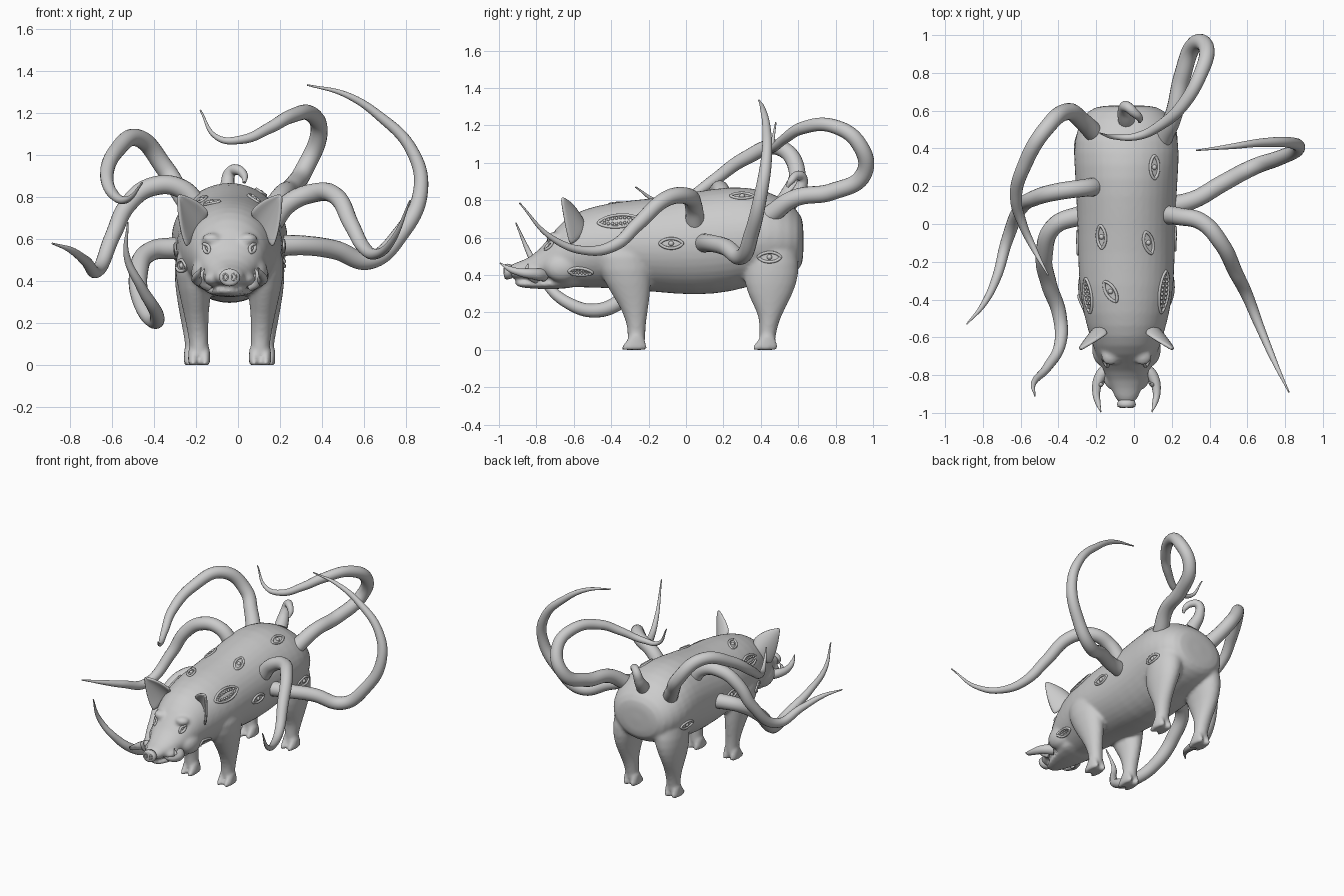
import bpy, bmesh, math
from mathutils import Vector, Matrix
from mathutils.bvhtree import BVHTree

if "Cube" in bpy.data.objects:
    bpy.data.objects.remove(bpy.data.objects["Cube"], do_unlink=True)

CX = -0.04  # centre line of the animal
SIDES = (("left", 1), ("right", -1))
hide = bpy.data.materials.new("grey_hide")
hide.use_nodes = True
hide.diffuse_color = (0.6, 0.6, 0.6, 1)
hide.node_tree.nodes["Principled BSDF"].inputs["Base Color"].default_value = (0.6, 0.6, 0.6, 1)


def add_object(name, mesh):
    mesh.materials.clear()
    mesh.materials.append(hide)
    for poly in mesh.polygons:
        poly.use_smooth = True
    obj = bpy.data.objects.new(name, mesh)
    bpy.context.scene.collection.objects.link(obj)
    return obj


def from_bmesh(name, bm):
    bmesh.ops.recalc_face_normals(bm, faces=bm.faces)
    mesh = bpy.data.meshes.new(name)
    bm.to_mesh(mesh)
    bm.free()
    return add_object(name, mesh)


def loft(bm, rings, count=16):
    """Skin a list of (centre, half axis u, half axis v) ellipses."""
    rows = []
    for c, u, v in rings:
        angles = [2 * math.pi * i / count for i in range(count)]
        rows.append([bm.verts.new(Vector(c) + Vector(u) * math.cos(a) + Vector(v) * math.sin(a))
                     for a in angles])
    for a, b in zip(rows, rows[1:]):
        for i in range(count):
            j = (i + 1) % count
            bm.faces.new((a[i], a[j], b[j], b[i]))
    bm.faces.new(rows[0])
    bm.faces.new(rows[-1])


def blob(bm, centre, size):
    mat = Matrix.Translation(centre) @ Matrix.Diagonal((*size, 1))
    bmesh.ops.create_uvsphere(bm, u_segments=16, v_segments=10, radius=1, matrix=mat)


def tube(name, points, radii, cyclic=False, sides=5):
    """Round tube through the points, turned into a mesh."""
    curve = bpy.data.curves.new(name, "CURVE")
    curve.dimensions = "3D"
    curve.bevel_depth = 1
    curve.bevel_resolution = sides
    curve.resolution_u = 10
    curve.use_fill_caps = True
    spline = curve.splines.new("BEZIER")
    spline.bezier_points.add(len(points) - 1)
    spline.use_cyclic_u = cyclic
    spline.radius_interpolation = "CARDINAL"
    for bp, p, r in zip(spline.bezier_points, points, radii):
        bp.co = p
        bp.radius = r
        bp.handle_left_type = bp.handle_right_type = "AUTO"
    temp = bpy.data.objects.new(name, curve)
    bpy.context.scene.collection.objects.link(temp)
    mesh = bpy.data.meshes.new_from_object(temp.evaluated_get(bpy.context.evaluated_depsgraph_get()))
    bpy.data.objects.remove(temp, do_unlink=True)
    return add_object(name, mesh)


# Body and head: (y, top, bottom, half width)
bm = bmesh.new()
trunk = [(.63, .68, .48, .12), (.61, .74, .42, .21), (.5, .83, .37, .27), (.38, .865, .35, .285),
         (.25, .88, .305, .275), (.05, .85, .285, .265), (-.15, .815, .305, .26),
         (-.33, .8, .32, .255), (-.48, .775, .33, .23), (-.6, .735, .33, .195),
         (-.69, .665, .34, .165), (-.78, .53, .36, .12), (-.87, .475, .375, .08), (-.96, .455, .38, .05)]
loft(bm, [((CX, y, (t + b) / 2), (w, 0, 0), (0, 0, (t - b) / 2)) for y, t, b, w in trunk], 20)

# Lower jaw
jaw = [(-.55, .37, .15), (-.7, .35, .11), (-.82, .35, .075), (-.92, .355, .04)]
loft(bm, [((CX, y, z), (w, 0, 0), (0, 0, .035 - (.55 + y) * -.04)) for y, z, w in jaw])

# Legs: (z, y, sideways offset, half depth, half width)
front_leg = [(.02, -.265, .145, .05, .045), (.08, -.265, .145, .048, .045), (.15, -.265, .15, .052, .05),
             (.25, -.28, .16, .085, .06), (.35, -.31, .165, .125, .08),
             (.5, -.34, .17, .16, .105), (.63, -.35, .13, .12, .08)]
rear_leg = [(.02, .435, .165, .045, .045), (.08, .435, .165, .044, .045), (.15, .445, .17, .054, .052),
            (.2, .45, .175, .07, .056), (.3, .45, .18, .125, .07), (.4, .455, .17, .155, .095),
            (.52, .46, .155, .145, .11), (.66, .45, .12, .1, .1)]
for _, s in SIDES:
    for leg in (front_leg, rear_leg):
        loft(bm, [((CX + s * x, y, z), (w, 0, 0), (0, d, 0)) for z, y, x, d, w in leg])
        _, y, x, _, _ = leg[0]
        for side in (-1, 1):  # cloven hooves
            toe = [(0, -.015, .078), (0, -.015, .078), (.02, -.01, .07), (.06, 0, .045), (.09, 0, .03)]
            loft(bm, [((CX + s * x + side * .028, y + dy, z), (.026, 0, 0), (0, d, 0))
                      for z, dy, d in toe], 12)
    # Brow, cheek and lip swellings
    blob(bm, (CX + s * .085, -.7, .6), (.05, .05, .03))
    blob(bm, (CX + s * .12, -.66, .44), (.065, .1, .08))
    blob(bm, (CX + s * .075, -.81, .41), (.05, .07, .035))

body = from_bmesh("body", bm)
mod = body.modifiers.new("round", "SUBSURF")
mod.levels = mod.render_levels = 1
mod = body.modifiers.new("fuse", "REMESH")
mod.mode = "VOXEL"
mod.voxel_size = .011
mod.use_smooth_shade = True
mod = body.modifiers.new("soften", "SMOOTH")
mod.factor = .5
mod.iterations = 6

# Snout disc with nostrils
bm = bmesh.new()
disc = [(-.93, .042), (-.955, .05), (-.968, .046), (-.972, .034)]
loft(bm, [((CX, y, .418), (r, 0, 0), (0, 0, r * .85)) for y, r in disc])
from_bmesh("snout_disc", bm)
for label, s in SIDES:
    ring = [(CX + s * .02 + .011 * math.cos(a), -.971, .42 + .015 * math.sin(a))
            for a in (0, math.pi / 2, math.pi, math.pi * 1.5)]
    tube(label + "_nostril", ring, [.004] * 4, True, 2)

# Ears: cupped leaves
for label, s in SIDES:
    bm = bmesh.new()
    root, half, tip = Vector((.15, -.6, .64)), Vector((.055, -.02, -.085)), Vector((.245, -.665, .81))
    grid = []
    for i in range(7):
        u = i / 6
        row = []
        for j in range(7):
            v = j / 3 - 1
            p = root.lerp(tip, u) + half * v * (1 - .95 * u ** 1.7)
            p.y += .06 * (1 - v * v) * (1 - u)
            row.append(bm.verts.new((CX + s * p.x, p.y, p.z)))
        grid.append(row)
    for a, b in zip(grid, grid[1:]):
        for j in range(6):
            bm.faces.new((a[j], a[j + 1], b[j + 1], b[j]))
    ear = from_bmesh(label + "_ear", bm)
    mod = ear.modifiers.new("thickness", "SOLIDIFY")
    mod.thickness = .018
    mod.offset = 0
    ear.modifiers.new("round", "SUBSURF").levels = 1

# Tusks with swollen roots
for label, s in SIDES:
    path = [(.09, -.76, .40), (.14, -.81, .405), (.16, -.89, .415), (.15, -.95, .435), (.135, -.995, .465)]
    tube(label + "_tusk", [(CX + s * x, y, z) for x, y, z in path], [.035, .03, .021, .014, .003])
    path = [(.1, -.8, .37), (.13, -.83, .39), (.135, -.85, .425), (.12, -.845, .46)]
    tube(label + "_lower_tusk", [(CX + s * x, y, z) for x, y, z in path], [.018, .017, .013, .003])

# Curled tail
tail = [(-.04, .55, .78), (-.05, .61, .86), (-.035, .62, .92), (0, .59, .93), (.03, .56, .9), (.03, .54, .87)]
tube("tail", tail, [.045, .034, .028, .024, .018, .008])


# Tentacles
def tentacle(name, *points):
    n = len(points) - 1
    radii = [.043 * (1 - (i / n) ** 2.2) + .004 for i in range(n + 1)]
    radii[0] = .052
    tube(name, points, radii, sides=6)


tentacle("right_rear_tentacle", (-.2, .47, .72), (-.28, .55, .83), (-.35, .595, .94), (-.47, .5, 1.08),
         (-.58, .31, 1.02), (-.625, .14, .9), (-.59, 0, .81), (-.525, -.14, .79), (-.455, -.27, .87))
tentacle("right_middle_tentacle", (-.17, .2, .72), (-.27, .19, .84), (-.41, .17, .85), (-.52, .14, .77),
         (-.595, .09, .62), (-.67, -.08, .45), (-.73, -.29, .5), (-.8, -.43, .55), (-.885, -.53, .58))
tentacle("right_front_tentacle", (-.27, .05, .56), (-.42, -.01, .54), (-.475, -.16, .43), (-.45, -.32, .28),
         (-.395, -.48, .21), (-.39, -.63, .25), (-.46, -.76, .37), (-.53, -.84, .52), (-.525, -.91, .68))
tentacle("left_front_tentacle", (.15, .05, .66), (.24, .04, .77), (.36, .01, .82), (.46, -.1, .81),
         (.54, -.26, .67), (.6, -.38, .56), (.66, -.53, .53), (.74, -.72, .6), (.82, -.89, .785))
tentacle("left_middle_tentacle", (.17, .09, .57), (.32, .13, .57), (.46, .21, .55), (.63, .3, .5),
         (.77, .35, .62), (.87, .4, .83), (.83, .43, 1.02), (.67, .43, 1.19), (.51, .41, 1.29), (.33, .39, 1.335))
tentacle("left_rear_tentacle", (.15, .45, .72), (.21, .58, .81), (.255, .78, .845), (.32, .95, .94),
         (.385, .925, 1.1), (.35, .79, 1.195), (.25, .62, 1.185), (.15, .53, 1.13), (.02, .465, 1.075),
         (-.1, .46, 1.085), (-.18, .48, 1.215))

# Carved eyes and toothed mouths follow the skin
bpy.context.view_layer.update()
skin = BVHTree.FromObject(body, bpy.context.evaluated_depsgraph_get())


def carve(name, near, length, height, tilt=0, teeth=0):
    centre, normal, _, _ = skin.find_nearest(Vector(near))
    along = (Vector((0, 1, 0)) - normal * normal.y).normalized()
    along = Matrix.Rotation(math.radians(tilt), 3, normal) @ along
    across = normal.cross(along)

    def on_skin(u, v, lift):
        p, n, _, _ = skin.find_nearest(centre + along * u * length + across * v * height)
        return p + n * lift

    lids = [on_skin(math.cos(a), math.sin(a) * abs(math.sin(a)) ** .4, .002)
            for a in (math.pi * i / 8 for i in range(16))]
    tube(name + "_rim", lids, [.008] * 16, True, 2)
    bm = bmesh.new()
    if teeth:
        for i in range(teeth):
            u = (i + .5) / teeth * 1.6 - .8
            for v in (-1, 1):
                p = on_skin(u, v * .45 * (1 - u * u), .002)
                blob(bm, p, [.3 * length / teeth * 2] * 3)
    else:
        blob(bm, on_skin(0, 0, -.002), [height * .55] * 3)
    from_bmesh(name + ("_teeth" if teeth else "_ball"), bm)


for i, (near, tilt) in enumerate([((.25, -.08, .57), 0), ((.26, .445, .5), 0), ((.125, .3, .85), 0),
                                  ((.08, -.1, .8), 20), ((-.18, -.07, .8), 0), ((-.13, -.36, .79), 30),
                                  ((-.31, -.1, .55), 0), ((-.33, .42, .52), 0), ((-.3, -.45, .47), 0)]):
    carve("carved_eye_%d" % i, near, .06, .026, tilt)
carve("left_mouth", (.16, -.36, .69), .11, .04, 0, 8)
carve("right_mouth", (-.25, -.38, .68), .09, .035, 0, 7)
carve("left_cheek_mouth", (.15, -.57, .4), .065, .022, 0, 6)
for label, s in SIDES:
    carve(label + "_face_eye", (CX + s * .1, -.72, .55), .03, .013, 20 * s)
